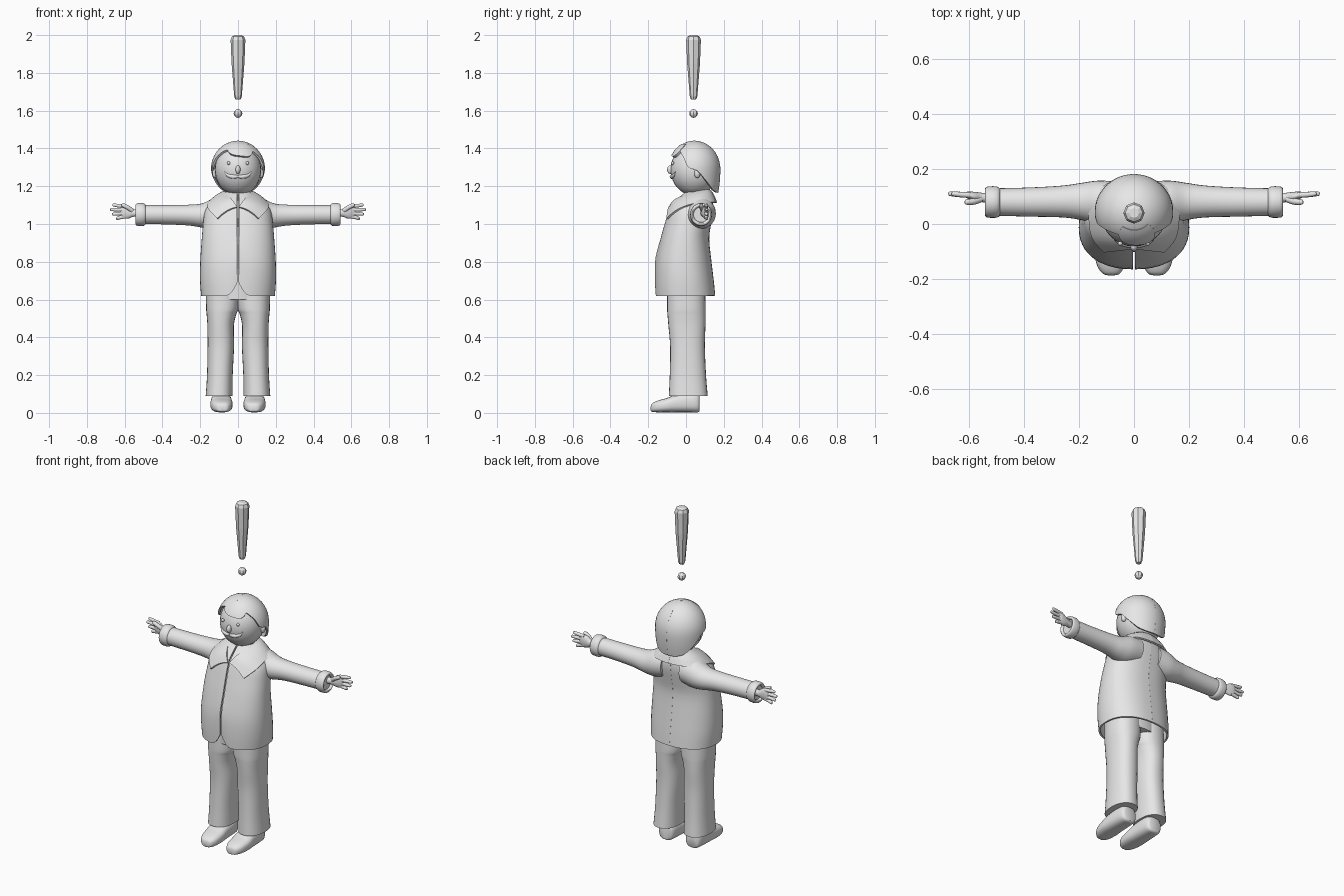
import bpy, bmesh, math
from math import sin, cos, pi

if "Cube" in bpy.data.objects:
    bpy.data.objects.remove(bpy.data.objects["Cube"])

grey = bpy.data.materials.new("light_grey")
grey.use_nodes = True
grey.diffuse_color = (0.8, 0.8, 0.8, 1)
grey.node_tree.nodes["Principled BSDF"].inputs["Base Color"].default_value = (0.8, 0.8, 0.8, 1)
parts = []


def register(name, data):
    ob = bpy.data.objects.new(name, data)
    bpy.context.scene.collection.objects.link(ob)
    data.materials.append(grey)
    parts.append(ob)
    return ob


def mirror(ob):
    ob.modifiers.new("Mirror", 'MIRROR').use_mirror_merge = False
    return ob


def thicken(ob, amount):
    mod = ob.modifiers.new("Solidify", 'SOLIDIFY')
    mod.thickness, mod.offset = amount, 0
    return ob


def smooth_rows(rows, k=4):
    """Catmull-Rom resampling of a list of number tuples."""
    out = []
    for i in range(len(rows) - 1):
        p = [rows[max(i - 1, 0)], rows[i], rows[i + 1], rows[min(i + 2, len(rows) - 1)]]
        for j in range(k):
            t = j / k
            out.append([b + t / 2 * (c - a + t * (2*a - 5*b + 4*c - d + t * (3*(b - c) + d - a)))
                        for a, b, c, d in zip(*p)])
    return out + [list(rows[-1])]


def skin(name, grid, closed=False, caps=False):
    """Surface through a grid of points."""
    bm = bmesh.new()
    vs = [[bm.verts.new(p) for p in row] for row in grid]
    n = len(vs[0])
    for r0, r1 in zip(vs, vs[1:]):
        for i in range(n if closed else n - 1):
            j = (i + 1) % n
            bm.faces.new((r0[i], r0[j], r1[j], r1[i]))
    if caps:
        bm.faces.new(vs[0][::-1])
        bm.faces.new(vs[-1])
        bmesh.ops.recalc_face_normals(bm, faces=bm.faces)
    me = bpy.data.meshes.new(name)
    bm.to_mesh(me)
    bm.free()
    return register(name, me)


def power(v, e):
    return math.copysign(abs(v) ** (2 / e), v)


def loft(name, rows, axis='z', e=2.0, k=4, n=28, caps=True):
    """Rows are (position, centre a, centre b, radius a, radius b)."""
    grid = []
    for t, a, b, ra, rb in smooth_rows(rows, k):
        ring = []
        for i in range(n):
            w = 2 * pi * i / n
            u, v = a + ra * power(cos(w), e), b + rb * power(sin(w), e)
            ring.append({'x': (t, u, v), 'y': (u, t, v), 'z': (u, v, t)}[axis])
        grid.append(ring)
    return skin(name, grid, True, caps)


def ball(name, centre, radii, u=20, v=12):
    bm = bmesh.new()
    bmesh.ops.create_uvsphere(bm, u_segments=u, v_segments=v, radius=1)
    for p in bm.verts:
        p.co = [c + r * q for c, r, q in zip(centre, radii, p.co)]
    me = bpy.data.meshes.new(name)
    bm.to_mesh(me)
    bm.free()
    return register(name, me)


def tube(name, pts, radii):
    cu = bpy.data.curves.new(name, 'CURVE')
    cu.dimensions, cu.bevel_depth, cu.bevel_resolution = '3D', 1, 3
    cu.use_fill_caps = True
    rows = smooth_rows([(*p, r) for p, r in zip(pts, radii)], 3)
    sp = cu.splines.new('POLY')
    sp.points.add(len(rows) - 1)
    for q, (x, y, z, r) in zip(sp.points, rows):
        q.co, q.radius = (x, y, z, 1), r
    return register(name, cu)


# Jacket body: half shell, open at the front with rounded hem corners
body = smooth_rows([(.62, .19, -.158, .15), (.7, .196, -.16, .142), (.8, .195, -.155, .13),
                    (.92, .187, -.13, .118), (1.0, .18, -.108, .128), (1.06, .172, -.09, .138),
                    (1.1, .15, -.072, .138), (1.14, .108, -.03, .13), (1.165, .065, .0, .115)], 3)
grid = []
for z, rx, yf, yb in body:
    row = []
    for i in range(29):
        a = .002 + (pi - .002) * (i / 28) ** 1.4
        x = max(rx * power(sin(a), 2.3), .004) if i < 28 else 0
        y = (yf + yb) / 2 - (yb - yf) / 2 * power(cos(a), 2.3)
        lift = .08 * max(0, 1 - x / .065) ** 2 if a < 1.5 else 0
        row.append((x, y, z + lift * max(0, 1 - (z - .62) / .3)))
    grid.append(row)
mirror(thicken(skin("jacket", grid), .01))

# Shirt under the jacket, and neck
loft("shirt", [(.6, 0, .0, .15, .1), (.85, 0, .0, .15, .1), (1.03, 0, .025, .13, .09),
               (1.13, 0, .05, .075, .06)])
loft("neck", [(1.06, 0, .04, .07, .07), (1.13, 0, .045, .055, .055), (1.22, 0, .045, .055, .055)])

# Collar: strip folded from the neck out to pointed lapels
collar = smooth_rows([(.004, -.088, 1.088, .108, -.1, 1.028), (.03, -.06, 1.125, .15, -.05, 1.07),
                      (.058, .0, 1.152, .162, .02, 1.1), (.068, .06, 1.17, .15, .09, 1.112),
                      (.048, .108, 1.178, .092, .146, 1.113), (0, .122, 1.18, 0, .16, 1.112)])
grid = []
for c in collar:
    grid.append([[c[j] + (c[j + 3] - c[j]) * t + (.012 * sin(pi * t) if j == 2 else 0)
                  for j in range(3)] for t in (0, .25, .5, .75, 1)])
mirror(thicken(skin("collar", grid), .01))

# Sleeves and cuffs
mirror(loft("sleeve", [(.06, .07, 1.065, .085, .08), (.13, .078, 1.055, .08, .08),
                       (.19, .082, 1.045, .068, .064), (.26, .082, 1.047, .058, .055),
                       (.38, .08, 1.049, .053, .051), (.5, .08, 1.05, .05, .05)], 'x'))
mirror(loft("cuff", [(.53, .08, 1.05, .04, .04), (.541, .08, 1.05, .046, .046),
                     (.541, .08, 1.05, .053, .055), (.53, .08, 1.05, .057, .06),
                     (.5, .08, 1.05, .057, .06), (.489, .08, 1.05, .05, .05)], 'x', k=2))

# Hands: palm, four fingers, thumb
mirror(loft("palm", [(.5, .09, 1.055, .017, .02), (.55, .096, 1.058, .017, .019),
                     (.58, .1, 1.063, .017, .034), (.605, .105, 1.066, .013, .037),
                     (.622, .107, 1.066, .006, .03)], 'x'))
for i, reach in enumerate((.645, .667, .677, .665)):
    z = 1.039 + .018 * i
    tip = z + .006 * (i - 1.8)
    mirror(tube("finger", [(.595, .105, z), (.63, .107, (z + tip) / 2),
                           (reach - .006, .11, tip), (reach, .11, tip)], (.01, .01, .008, .003)))
mirror(tube("thumb", [(.56, .09, 1.07), (.585, .082, 1.088), (.61, .08, 1.1), (.617, .08, 1.102)],
            (.012, .012, .01, .004)))

# Trousers
mirror(loft("trouser_leg", [(.09, .1, .012, .071, .103), (.2, .096, .01, .068, .096),
                            (.35, .091, .008, .07, .092), (.46, .092, .005, .07, .098),
                            (.52, .088, .003, .078, .101), (.56, .083, .002, .086, .102),
                            (.7, .08, .0, .09, .1)], e=2.3))

# Shoes
mirror(loft("shoe", [(-.187, .083, .022, .012, .01), (-.18, .083, .028, .032, .022),
                     (-.15, .085, .034, .05, .031), (-.1, .087, .041, .058, .038),
                     (-.05, .088, .05, .057, .047), (.03, .088, .055, .053, .052),
                     (.062, .088, .052, .046, .049), (.072, .088, .05, .034, .04)], 'y', e=2.7))

# Head, ears, nose, eyes
ball("head", (0, .045, 1.288), (.122, .127, .138), 32, 20)
mirror(ball("ear", (.122, .06, 1.268), (.014, .016, .025)))
ball("nose", (0, -.083, 1.288), (.013, .017, .023))
mirror(ball("eye", (.05, -.071, 1.322), (.009, .008, .009), 12, 8))


def on_face(x, z):
    """Point on the front of the head."""
    return (x, .045 - .127 * math.sqrt(1 - (x / .122) ** 2 - ((z - 1.288) / .138) ** 2), z)


# Moustache follows the face
mirror(tube("moustache", [on_face(0, 1.252), on_face(.02, 1.25), on_face(.045, 1.254),
                          on_face(.062, 1.264), on_face(.072, 1.278)],
            (.006, .011, .01, .006, .002)))


def hair_point(theta, phi, grow=1):
    """theta runs from the front around, phi runs down from the crown."""
    r = sin(phi) if phi < pi / 2 else 1 - .12 * cos(phi) ** 2
    return (.137 * grow * r * sin(theta), .045 - .131 * grow * r * cos(theta),
            1.29 + .145 * grow * cos(phi))


# Hair cap: lower edge drops from the parting past the ears to the nape
edge = smooth_rows([(0, 1.4), (40, 1.385), (62, 1.35), (76, 1.3), (96, 1.282), (115, 1.235),
                    (138, 1.185), (160, 1.168), (180, 1.166)])
mirror(thicken(skin("hair", [[hair_point(math.radians(a), max(j / 14, .01)
                                         * math.acos((z - 1.29) / .145))
                              for j in range(15)] for a, z in edge]), .012))

# Swept fringe across the forehead
grid = []
for i in range(17):
    s = i / 8 - 1
    low = 1.09 + .08 * s if abs(s) < 1 else 1
    low = .72 + (low - .72) * (1 - abs(s) ** 4)
    grid.append([hair_point(math.radians(6 + 42 * s), .5 + (low - .5) * j / 6, 1.01)
                 for j in range(7)])
thicken(skin("fringe", grid), .014)

# Turn modifiers and curves into meshes, then shade smooth with sharp creases
bpy.ops.object.select_all(action='DESELECT')
for ob in parts:
    ob.select_set(True)
bpy.context.view_layer.objects.active = parts[0]
bpy.ops.object.convert(target='MESH')
bpy.ops.object.shade_smooth_by_angle(angle=math.radians(40))

# Floating exclamation mark, faceted
loft("mark_bar", [(1.66, 0, .04, .014, .014), (1.675, 0, .04, .02, .02), (1.85, 0, .04, .034, .034),
                  (1.975, 0, .04, .039, .039), (1.992, 0, .04, .032, .032), (2, 0, .04, .018, .018)],
     k=1, n=8)
ball("mark_dot", (0, .04, 1.585), (.023, .023, .023), 8, 6)
